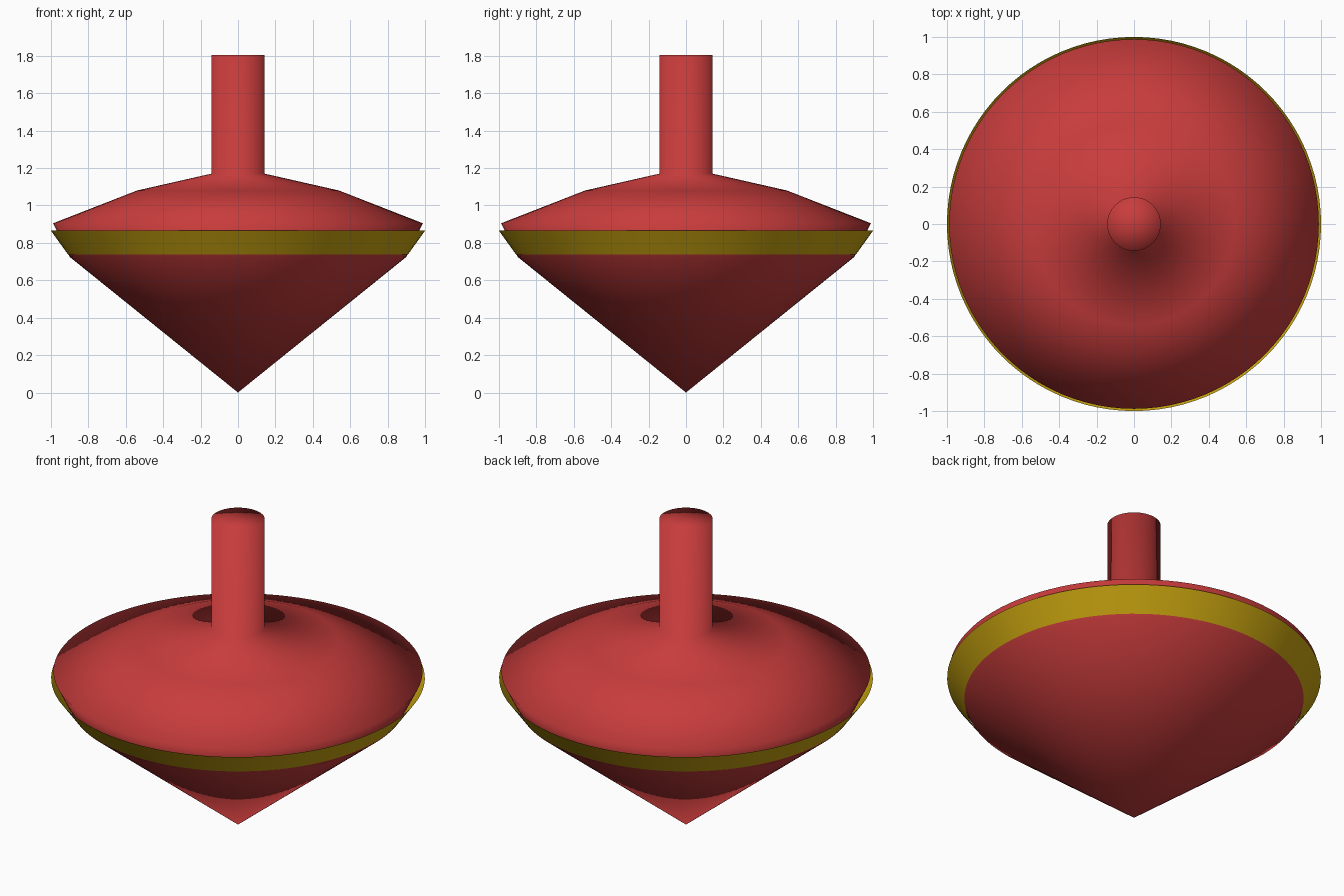
import bpy
import math

SIDES = 96

if "Cube" in bpy.data.objects:
    bpy.data.objects.remove(bpy.data.objects["Cube"], do_unlink=True)


def make_material(name, colour):
    mat = bpy.data.materials.new(name)
    mat.use_nodes = True
    mat.diffuse_color = colour
    mat.node_tree.nodes["Principled BSDF"].inputs["Base Color"].default_value = colour
    return mat


def lathe(name, profile, mat):
    """Spin a bottom-to-top (radius, height) profile; radius 0 makes a pole."""
    verts, faces, rings = [], [], []
    for radius, height in profile:
        count = SIDES if radius else 1
        rings.append([len(verts) + i % count for i in range(SIDES)])
        for i in range(count):
            a = math.tau * i / SIDES
            verts.append((radius * math.cos(a), radius * math.sin(a), height))
    for low, high in zip(rings, rings[1:]):
        for i in range(SIDES):
            j = (i + 1) % SIDES
            # Repeated pole indices collapse the quad to a triangle
            faces.append(tuple(dict.fromkeys((low[i], low[j], high[j], high[i]))))
    mesh = bpy.data.meshes.new(name)
    mesh.from_pydata(verts, [], faces)
    mesh.shade_smooth()
    mesh.materials.append(mat)
    obj = bpy.data.objects.new(name, mesh)
    bpy.context.collection.objects.link(obj)
    return obj


red = make_material("red paint", (0.58, 0.045, 0.045, 1))
yellow = make_material("yellow paint", (0.58, 0.37, 0.005, 1))

# Pointed body, domed shoulder and handle in one smooth turned piece
lathe("top_body", [(0, 0), (0.90, 0.725), (0.988, 0.905), (0.54, 1.08),
                   (0.143, 1.17), (0.143, 1.805), (0, 1.805)], red)

# Thin flared band, open at its upper edge
lathe("flared_band", [(0.908, 0.737), (1.0, 0.865)], yellow)
